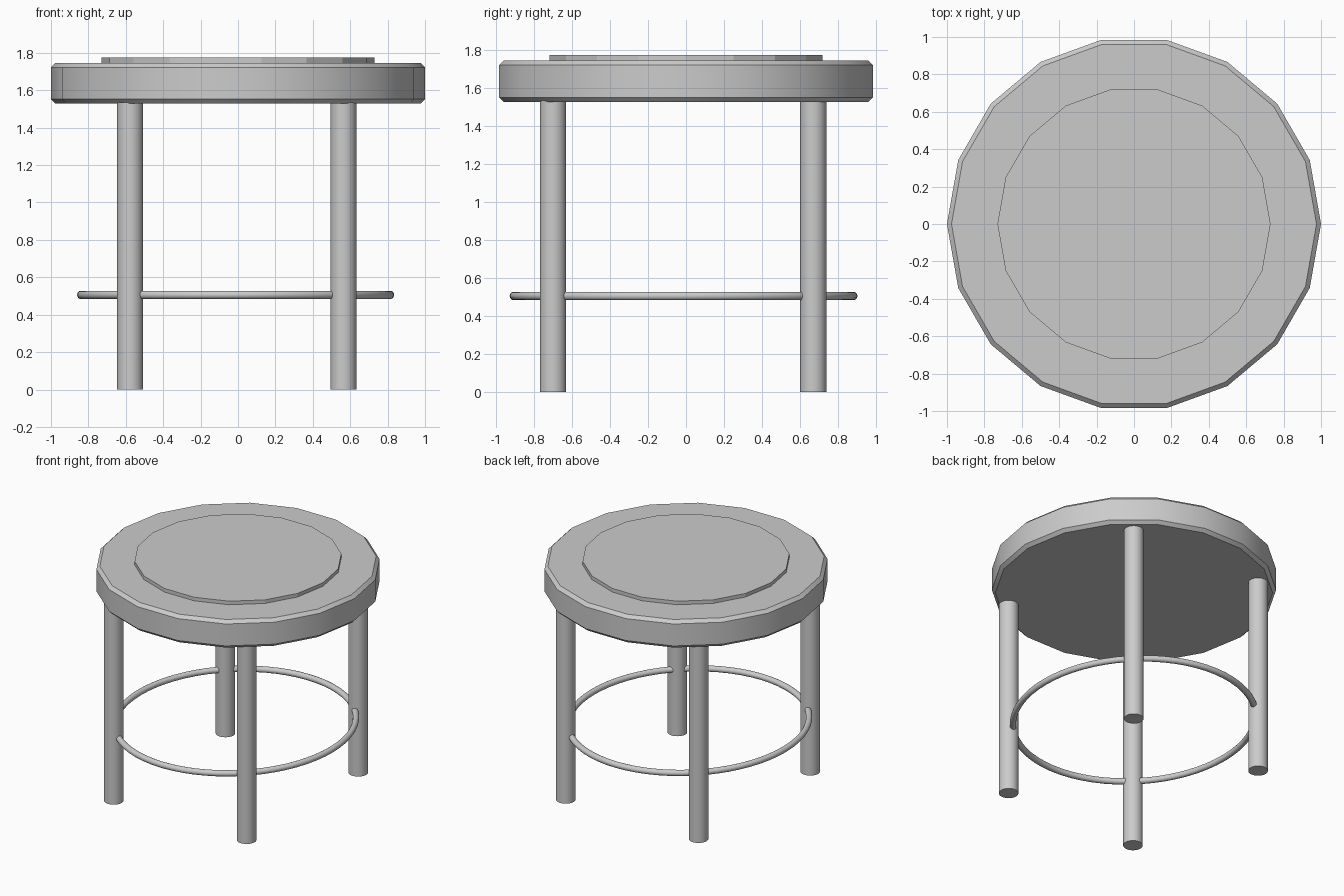
import bpy
import math

if "Cube" in bpy.data.objects:
    bpy.data.objects.remove(bpy.data.objects["Cube"])


def cylinder(name, radius, z0, z1, sides, x=0.0, y=0.0):
    bpy.ops.mesh.primitive_cylinder_add(
        vertices=sides, radius=radius, depth=z1 - z0,
        location=(x, y, (z0 + z1) / 2))
    obj = bpy.context.object
    obj.name = name
    return obj


def smooth():
    bpy.ops.object.shade_smooth_by_angle(angle=math.radians(30))


# Seat: 18-sided slab with a small chamfer, a vertex on the x axis
seat = cylinder("seat", 1.0, 1.528, 1.746, 18)
seat.rotation_euler.z = math.radians(90)
bevel = seat.modifiers.new("chamfer", 'BEVEL')
bevel.width = 0.024
bevel.segments = 1
bevel.limit_method = 'ANGLE'
bevel.angle_limit = math.radians(40)
bpy.ops.object.modifier_apply(modifier=bevel.name)
smooth()

# Raised pad: thin faceted disc on the seat
pad = cylinder("seat_pad", 0.73, 1.73, 1.774, 18)
pad.rotation_euler.z = math.radians(90)

# Four straight round legs
for depth_name, y in (("front", -0.70), ("back", 0.67)):
    for side_name, x in (("left", -0.577), ("right", 0.564)):
        cylinder(f"{depth_name}_{side_name}_leg", 0.069, 0.0, 1.535, 32, x, y)
        smooth()

# Foot ring: slightly oval, threaded through the legs
bpy.ops.mesh.primitive_torus_add(
    major_segments=64, minor_segments=14, major_radius=0.86,
    minor_radius=0.0225, location=(-0.013, -0.013, 0.506))
ring = bpy.context.object
ring.name = "foot_ring"
ring.scale = (0.848 / 0.8825, 0.916 / 0.8825, 1.0)
smooth()
